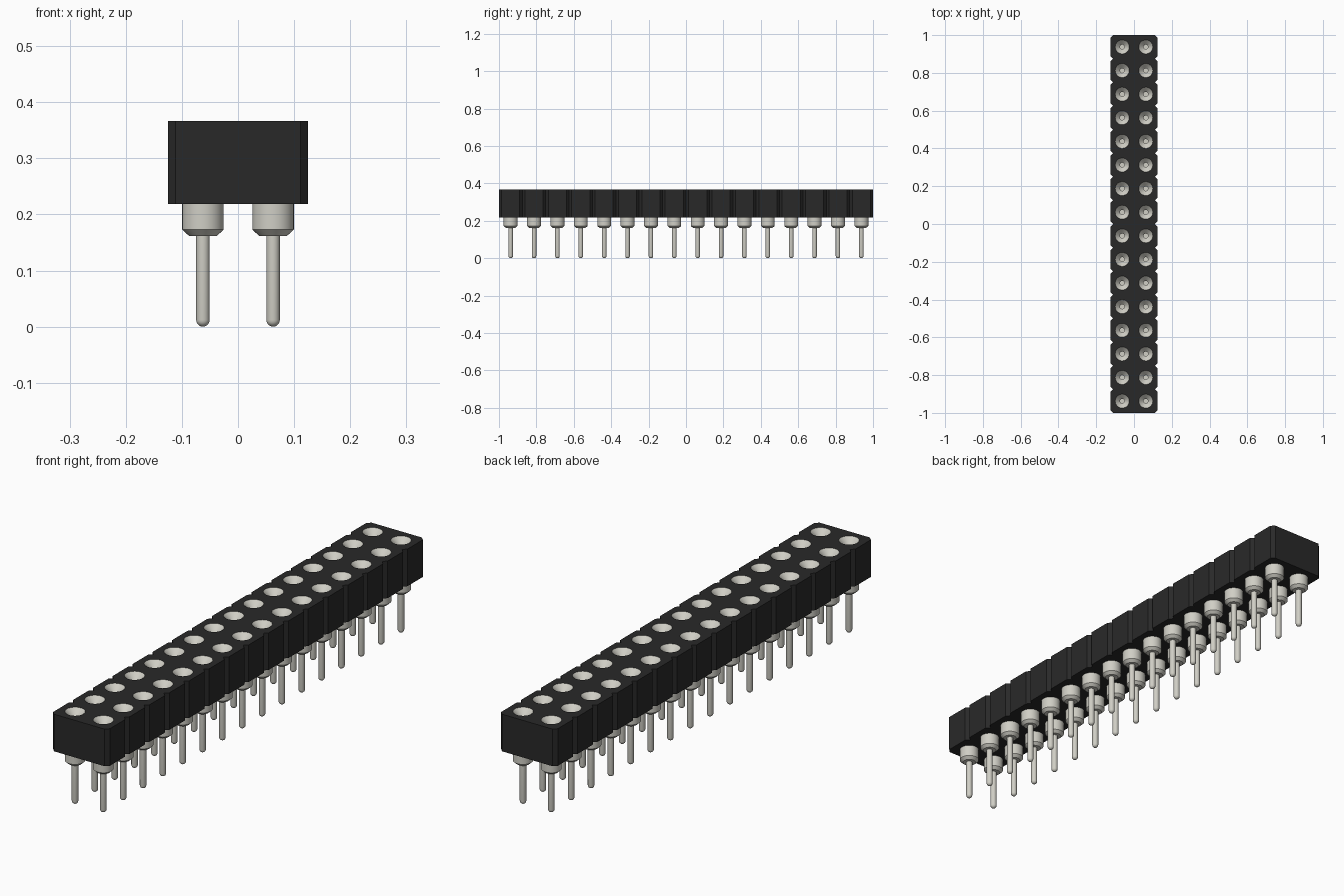
import bpy, bmesh, math
from mathutils import Matrix, Vector

cube = bpy.data.objects.get("Cube")
if cube:
    bpy.data.objects.remove(cube, do_unlink=True)

ROWS, PITCH = 16, 0.125
HALF_W, CHAMFER = 0.125, 0.014
BASE_Z, TOP_Z = 0.219, 0.367
COLLAR_R, PIN_R, SEGMENTS = 0.037, 0.012, 32


def material(name, rgb):
    mat = bpy.data.materials.new(name)
    mat.use_nodes = True
    mat.diffuse_color = (*rgb, 1)
    mat.node_tree.nodes["Principled BSDF"].inputs["Base Color"].default_value = (*rgb, 1)
    return mat


black = material("black plastic", (0.022, 0.022, 0.022))
silver = material("silver metal", (0.63, 0.62, 0.56))

row_ys = [(i - (ROWS - 1) / 2) * PITCH for i in range(ROWS)]
centres = [(side * PITCH / 2, y) for y in row_ys for side in (-1, 1)]


def add_loop(curve, points):
    spline = curve.splines.new("POLY")
    spline.points.add(len(points) - 1)
    for point, (x, y) in zip(spline.points, points):
        point.co = (x, y, 0, 1)
    spline.use_cyclic_u = True


# Housing: notched outline with round holes, extruded upward
outline = bpy.data.curves.new("housing_outline", "CURVE")
outline.dimensions = "2D"
outline.fill_mode = "BOTH"
outline.extrude = (TOP_Z - BASE_Z) / 2
right_edge = []
for y in row_ys:
    low, high = y - PITCH / 2, y + PITCH / 2
    right_edge += [(HALF_W - CHAMFER, low), (HALF_W, low + CHAMFER), (HALF_W, high - CHAMFER)]
right_edge.append((HALF_W - CHAMFER, row_ys[-1] + PITCH / 2))
add_loop(outline, right_edge + [(-x, y) for x, y in reversed(right_edge)])
for cx, cy in centres:
    angles = [math.tau * k / SEGMENTS for k in range(SEGMENTS)]
    add_loop(outline, [(cx + COLLAR_R * math.cos(a), cy + COLLAR_R * math.sin(a)) for a in angles])

helper = bpy.data.objects.new("housing_outline", outline)
bpy.context.collection.objects.link(helper)
bpy.context.view_layer.update()
evaluated = helper.evaluated_get(bpy.context.evaluated_depsgraph_get())
mesh = bpy.data.meshes.new_from_object(evaluated)
bpy.data.objects.remove(helper, do_unlink=True)
mesh.transform(Matrix.Translation((0, 0, (BASE_Z + TOP_Z) / 2)))
mesh.materials.clear()
mesh.materials.append(black)
bm = bmesh.new()
bm.from_mesh(mesh)
bmesh.ops.remove_doubles(bm, verts=bm.verts, dist=0.00001)
bmesh.ops.recalc_face_normals(bm, faces=bm.faces)
bm.to_mesh(mesh)
bm.free()
mesh.shade_flat()
housing = bpy.data.objects.new("housing", mesh)
bpy.context.collection.objects.link(housing)

# Pin contact: rounded tip, shaft, chamfered collar, funnel mouth and bore
tip = [(PIN_R * math.sin(a), PIN_R * (1 - math.cos(a)))
       for a in (math.pi / 2 * k / 5 for k in range(6))]
profile = tip + [
    (PIN_R, 0.162), (0.025, 0.162), (COLLAR_R, 0.173), (COLLAR_R, TOP_Z),
    (PIN_R, TOP_Z - 0.025), (PIN_R, BASE_Z), (0, BASE_Z),
]
bm = bmesh.new()
verts = [bm.verts.new((r, 0, z)) for r, z in profile]
edges = [bm.edges.new(pair) for pair in zip(verts, verts[1:])]
bmesh.ops.spin(bm, geom=verts + edges, cent=(0, 0, 0), axis=(0, 0, 1),
               angle=math.tau, steps=SEGMENTS, use_duplicate=False)
bmesh.ops.remove_doubles(bm, verts=bm.verts, dist=0.00001)
bmesh.ops.recalc_face_normals(bm, faces=bm.faces)
pin_mesh = bpy.data.meshes.new("pin")
bm.to_mesh(pin_mesh)
bm.free()
pin_mesh.materials.append(silver)

# Two rows of identical contacts
pins = []
for i, (cx, cy) in enumerate(centres):
    pin = bpy.data.objects.new(f"{'left' if cx > 0 else 'right'}_pin_{i // 2 + 1}", pin_mesh)
    pin.location = Vector((cx, cy, 0))
    bpy.context.collection.objects.link(pin)
    pins.append(pin)

bpy.ops.object.select_all(action="DESELECT")
pins[0].select_set(True)
bpy.context.view_layer.objects.active = pins[0]
bpy.ops.object.shade_smooth_by_angle(angle=math.radians(30))
